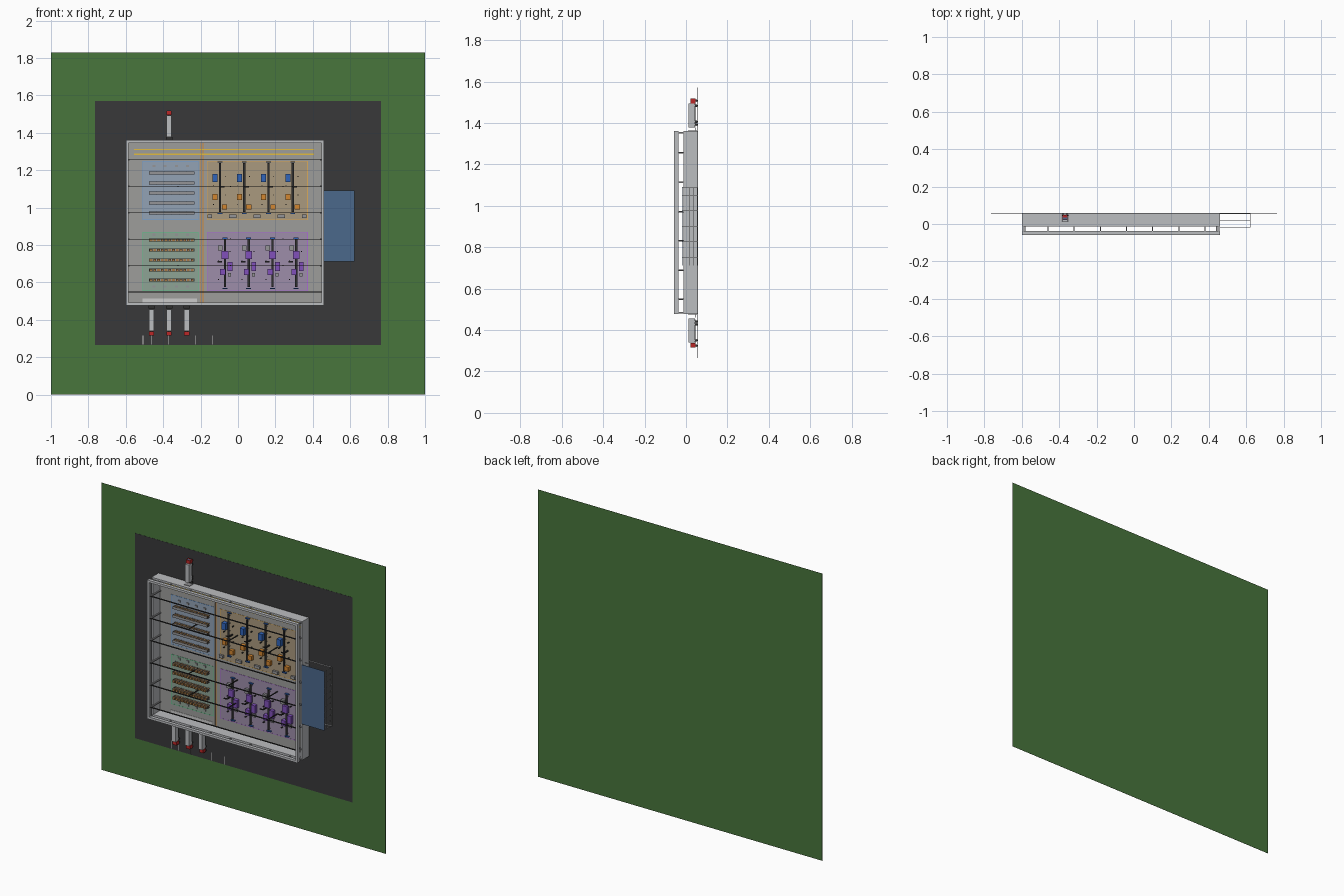
import bpy, bmesh, random
from mathutils import Vector

if "Cube" in bpy.data.objects:
    bpy.data.objects.remove(bpy.data.objects["Cube"])
random.seed(4)

F = 0.055          # y of the shop floor; heights run toward -y
mats = {}


def mat(name, rgb):
    if name not in mats:
        m = bpy.data.materials.new(name)
        m.diffuse_color = (*rgb, 1)
        m.use_nodes = True
        m.node_tree.nodes["Principled BSDF"].inputs["Base Color"].default_value = m.diffuse_color
        mats[name] = m
    return mats[name]


GREEN = mat("grass", (0.065, 0.18, 0.045))
ASPHALT = mat("asphalt", (0.04, 0.04, 0.042))
FLOOR = mat("concrete", (0.34, 0.34, 0.33))
WALL = mat("wall_grey", (0.5, 0.51, 0.53))
DARK = mat("dark_steel", (0.03, 0.03, 0.03))
STEEL = mat("steel", (0.3, 0.3, 0.31))
WHITE = mat("white", (0.75, 0.75, 0.75))
YELLOW = mat("yellow", (0.75, 0.5, 0.05))
RED = mat("red", (0.5, 0.02, 0.02))
BLUE = mat("blue", (0.03, 0.13, 0.5))
ORANGE = mat("orange", (0.65, 0.24, 0.03))
PURPLE = mat("purple", (0.22, 0.08, 0.5))
BROWN = mat("carton", (0.38, 0.19, 0.06))
GLASS = mat("glass_blue", (0.07, 0.14, 0.26))


def boxes(name, items, m):
    """One mesh of boxes; item = x0, x1, z0, z1, bottom height, top height."""
    bm = bmesh.new()
    for x0, x1, z0, z1, h0, h1 in items:
        r = bmesh.ops.create_cube(bm, size=1)
        c = Vector(((x0 + x1) / 2, F - (h0 + h1) / 2, (z0 + z1) / 2))
        for v in r["verts"]:
            v.co = Vector((v.co.x * (x1 - x0), v.co.y * (h1 - h0), v.co.z * (z1 - z0))) + c
    me = bpy.data.meshes.new(name)
    bm.to_mesh(me)
    bm.free()
    me.materials.append(m)
    ob = bpy.data.objects.new(name, me)
    bpy.context.collection.objects.link(ob)
    return ob


def at(x, z, w, d, h0, h1):
    return (x - w / 2, x + w / 2, z - d / 2, z + d / 2, h0, h1)


def ring(x0, x1, z0, z1, t, h0, h1):
    return [(x0, x1, z0, z0 + t, h0, h1), (x0, x1, z1 - t, z1, h0, h1),
            (x0, x0 + t, z0 + t, z1 - t, h0, h1), (x1 - t, x1, z0 + t, z1 - t, h0, h1)]


# site: grass, asphalt, floor slab
boxes("grass", [(-1, 1, 0, 1.828, -0.003, -0.0025)], GREEN)
boxes("asphalt_yard", [(-0.765, 0.765, 0.265, 1.57, -0.0025, -0.0015)], ASPHALT)
boxes("floor_slab", [(-0.6, 0.46, 0.477, 1.36, -0.0015, 0)], FLOOR)
boxes("parking_lines", [at(x, 0.292, 0.003, 0.05, -0.0015, -0.001)
                        for x in (-0.508, -0.46, -0.37, -0.225, -0.135)], WHITE)

# coloured floor zones with outlines
zones = [("storage", -0.51, -0.21, 0.933, 1.25, (0.29, 0.36, 0.46), (0.15, 0.35, 0.7)),
         ("assembly", -0.165, 0.373, 0.933, 1.25, (0.40, 0.32, 0.21), (0.7, 0.4, 0.1)),
         ("shipping", -0.51, -0.21, 0.553, 0.87, (0.27, 0.37, 0.30), (0.1, 0.55, 0.25)),
         ("finishing", -0.165, 0.373, 0.553, 0.87, (0.34, 0.27, 0.40), (0.4, 0.15, 0.65))]
for n, x0, x1, z0, z1, c, e in zones:
    boxes(n + "_zone", [(x0, x1, z0, z1, 0, 0.0008)], mat(n + "_tint", c))
    boxes(n + "_zone_outline", ring(x0, x1, z0, z1, 0.003, 0.0008, 0.0014), mat(n + "_edge", e))
boxes("aisle_stripes", [(-0.555, 0.405, z - 0.003, z + 0.003, 0, 0.001) for z in (1.285, 1.31)], YELLOW)
boxes("cross_aisle_lines", [(x - 0.0015, x + 0.0015, 0.49, 1.345, 0, 0.001) for x in (-0.2, -0.187)], ORANGE)

# walls, open clerestory, roof fascia
boxes("outer_walls", ring(-0.6, 0.46, 0.477, 1.36, 0.012, -0.0015, 0.068), WALL)
boxes("roof_fascia", ring(-0.6, 0.46, 0.477, 1.36, 0.014, 0.092, 0.113), WALL)
beam_z = [0.548 + 0.1414 * i for i in range(6)]
post_x = [-0.594, -0.46, -0.32, -0.18, -0.04, 0.1, 0.24, 0.38, 0.454]
posts = [at(x, z, 0.005, 0.006, 0.067, 0.093) for x in post_x for z in (0.484, 1.353)]
posts += [at(x, z, 0.006, 0.005, 0.067, 0.093) for z in beam_z for x in (-0.594, 0.454)]
boxes("clerestory_posts", posts, STEEL)
boxes("roof_beams", [(-0.59, 0.45, z - 0.002, z + 0.002, 0.094, 0.102) for z in beam_z], DARK)
boxes("wall_columns", [at(x, z, 0.007, 0.007, 0, 0.094) for z in beam_z for x in (-0.583, 0.443)], STEEL)
boxes("inner_columns", [at(x, z, 0.005, 0.005, 0, 0.094)
                        for z in (beam_z[1], beam_z[2], beam_z[4]) for x in (-0.32, -0.04, 0.24)], DARK)

# storage racks: frames, shelves and cartons
frames, shelves, cartons = [], [], []
rack_rows = [(1.185 - 0.0535 * i, False) for i in range(5)] + [(0.826 - 0.0535 * i, True) for i in range(5)]
for z, loaded in rack_rows:
    for i in range(7):
        for s in (-1, 1):
            frames.append(at(-0.475 + i * 0.04, z + s * 0.006, 0.002, 0.002, 0, 0.032))
    for h in (0.004, 0.017, 0.03):
        shelves.append((-0.477, -0.233, z - 0.008, z + 0.008, h, h + 0.0015))
    for h in (0.0055, 0.0185, 0.0315)[:3 if loaded else 2]:
        for i in range(12):
            cartons.append(at(-0.465 + i * 0.02, z, 0.014, 0.013, h, h + random.uniform(0.006, 0.0095)))
boxes("rack_frames", frames, DARK)
boxes("rack_shelves", shelves, STEEL)
boxes("rack_cartons", cartons, BROWN)

# production lines with machines on both sides
belts, legs, blue_m, orange_m, purple_m, cabinets, stations, arms, workers = ([] for _ in range(9))
for i in range(4):
    xa, xb = -0.096 + 0.1295 * i, -0.07 + 0.127 * i
    for x, z0, z1 in ((xa, 0.976, 1.238), (xb, 0.575, 0.83)):
        belts.append((x - 0.006, x + 0.006, z0, z1, 0.010, 0.014))
        n = 6
        for k in range(n):
            z = z0 + 0.01 + (z1 - z0 - 0.02) * k / (n - 1)
            legs += [at(x + s * 0.005, z, 0.002, 0.002, 0, 0.01) for s in (-1, 1)]
        # end stations and line-side workers
        for z in (z0 - 0.008, z1 + 0.006):
            stations.append(at(x, z, 0.026, 0.006, 0, 0.012))
        for k in range(4):
            workers.append(at(x + (0.028 if k % 2 else -0.035), z0 + 0.04 + k * 0.05, 0.005, 0.005, 0, 0.016))
    blue_m.append(at(xa - 0.026, 1.158, 0.027, 0.043, 0, 0.028))
    orange_m += [at(xa - 0.026, 1.056, 0.027, 0.034, 0, 0.024), at(xa + 0.024, 1.003, 0.028, 0.028, 0, 0.022)]
    cabinets += [at(xa - 0.055, 0.953, 0.026, 0.018, 0, 0.014), at(xa + 0.062, 0.953, 0.026, 0.018, 0, 0.014),
                 at(xb - 0.024, 0.783, 0.024, 0.028, 0, 0.018), at(xb + 0.025, 0.64, 0.016, 0.02, 0, 0.014)]
    purple_m += [at(xb, 0.746, 0.036, 0.044, 0.014, 0.030), at(xb + 0.027, 0.685, 0.026, 0.05, 0, 0.024),
                 at(xb - 0.012, 0.655, 0.028, 0.034, 0, 0.028)]
    # robot arms: mast, boom
    for x, z in ((xa + 0.02, 1.11), (xb - 0.02, 0.71)):
        arms += [at(x, z, 0.007, 0.007, 0, 0.04), (x - 0.02, x + 0.004, z - 0.003, z + 0.003, 0.037, 0.042)]
boxes("conveyor_belts", belts, DARK)
boxes("conveyor_legs", legs, STEEL)
boxes("blue_machines", blue_m, BLUE)
boxes("orange_machines", orange_m, ORANGE)
boxes("purple_machines", purple_m, PURPLE)
boxes("control_cabinets", cabinets, STEEL)
boxes("end_stations", stations, BLUE)
boxes("robot_arms", arms, DARK)
boxes("line_workers", workers, DARK)

# small pallets beside the racks
boxes("pallets", [at(-0.45 + i * 0.06, z, 0.016, 0.012, 0, 0.006)
                  for i in range(4) for z in (0.855, 0.578, 1.222)], STEEL)

# dock strip, doors and levelers along the bottom wall
boxes("dock_apron", [(-0.51, -0.22, 0.49, 0.515, 0, 0.002)], WHITE)
truck_x = (-0.462, -0.368, -0.274)
boxes("dock_doors", [at(x, 0.476, 0.04, 0.004, 0.002, 0.045) for x in truck_x] +
      [at(-0.368, 1.361, 0.04, 0.004, 0.002, 0.045)], STEEL)
boxes("dock_levelers", [at(x, 0.468, 0.034, 0.016, 0.008, 0.012) for x in truck_x] +
      [at(-0.368, 1.369, 0.034, 0.016, 0.008, 0.012)], DARK)


# trucks: trailer, cab, wheels; d is the driving direction along z
def truck(i, x, zr, d):
    def span(a, b):
        return tuple(sorted((zr + d * a, zr + d * b)))
    boxes(f"trailer_{i}", [(x - 0.0135, x + 0.0135, *span(0, 0.115), 0.012, 0.044)], WALL)
    boxes(f"truck_chassis_{i}", [(x - 0.006, x + 0.006, *span(0.005, 0.135), 0.008, 0.012)], DARK)
    boxes(f"cab_{i}", [(x - 0.0135, x + 0.0135, *span(0.117, 0.139), 0.008, 0.033)], RED)
    boxes(f"windscreen_{i}", [(x - 0.011, x + 0.011, *span(0.139, 0.1396), 0.02, 0.03)], GLASS)
    bm = bmesh.new()
    for a in (0.014, 0.028, 0.105, 0.13):
        for s in (-1, 1):
            r = bmesh.ops.create_cone(bm, cap_ends=True, segments=12, radius1=0.006, radius2=0.006, depth=0.005)
            for v in r["verts"]:
                v.co = Vector((v.co.z + x + s * 0.0105, v.co.y + F - 0.005, v.co.x + zr + d * a))
    bmesh.ops.recalc_face_normals(bm, faces=bm.faces)
    me = bpy.data.meshes.new(f"wheels_{i}")
    bm.to_mesh(me)
    bm.free()
    me.materials.append(DARK)
    bpy.context.collection.objects.link(bpy.data.objects.new(f"wheels_{i}", me))


for i, x in enumerate(truck_x):
    truck(i + 1, x, 0.455, -1)
truck(4, -0.368, 1.378, 1)

# office annex: glass roof over an open mullion grid
boxes("annex_roof_glass", [(0.46, 0.623, 0.712, 1.09, 0.073, 0.075)], GLASS)
boxes("annex_mullions", [at(0.621, 0.714 + i * 0.0374, 0.002, 0.002, -0.0015, 0.073) for i in range(11)], WALL)
boxes("annex_rails", [(0.62, 0.622, 0.712, 1.09, h, h + 0.002) for h in (0, 0.018, 0.036, 0.054, 0.071)], WALL)
boxes("annex_end_rails", [(0.46, 0.621, z - 0.001, z + 0.001, h, h + 0.002)
                          for z in (0.714, 1.088) for h in (0, 0.036, 0.071)], WALL)
